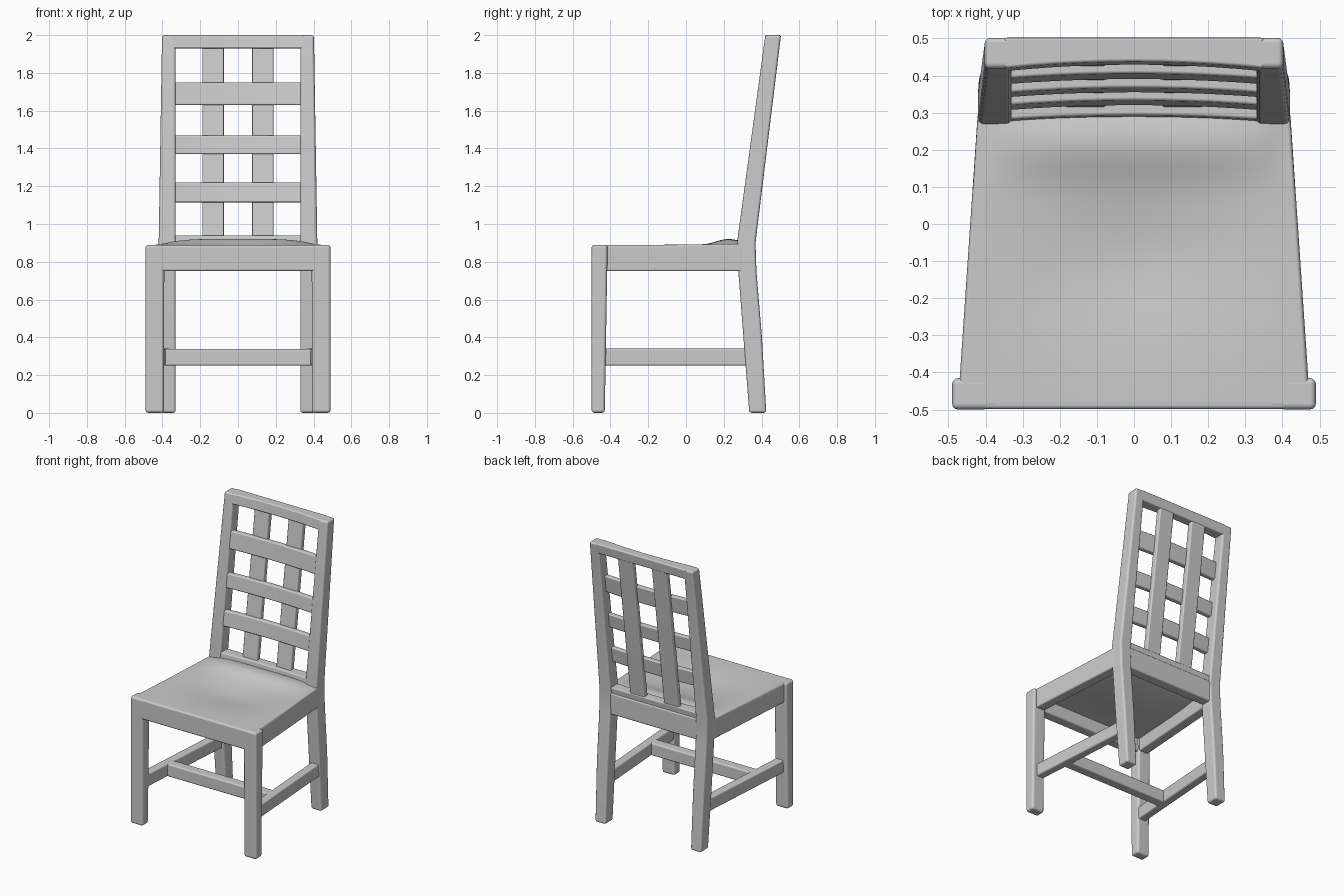
import bpy, bmesh, math

if "Cube" in bpy.data.objects:
    bpy.data.objects.remove(bpy.data.objects["Cube"])


def finish(name, bm, bevel=0.012, mirror=False):
    """Turn a bmesh into a smooth object with rounded edges."""
    bmesh.ops.recalc_face_normals(bm, faces=bm.faces)
    for f in bm.faces:
        f.smooth = True
    mesh = bpy.data.meshes.new(name)
    bm.to_mesh(mesh)
    bm.free()
    ob = bpy.data.objects.new(name, mesh)
    bpy.context.collection.objects.link(ob)
    if bevel:
        mod = ob.modifiers.new("round_edges", 'BEVEL')
        mod.width = bevel
        mod.segments = 3
        mod.limit_method = 'ANGLE'
        mod.angle_limit = math.radians(40)
        mod.harden_normals = True
    if mirror:
        ob.modifiers.new("mirror_x", 'MIRROR').use_mirror_merge = False
    return ob


def loft(name, sections, bevel=0.012, mirror=False):
    """Skin a list of four-point sections and cap both ends."""
    bm = bmesh.new()
    rings = [[bm.verts.new(p) for p in s] for s in sections]
    for a, b in zip(rings, rings[1:]):
        for i in range(4):
            j = (i + 1) % 4
            bm.faces.new((a[i], a[j], b[j], b[i]))
    bm.faces.new(rings[0])
    bm.faces.new(rings[-1])
    return finish(name, bm, bevel, mirror)


def flat(z, x0, x1, y0, y1):
    """Horizontal rectangle, for upright parts."""
    return [(x0, y0, z), (x1, y0, z), (x1, y1, z), (x0, y1, z)]


def side_on(y, x0, x1, z0, z1):
    """Rectangle facing y, for parts running front to back."""
    return [(x0, y, z0), (x1, y, z0), (x1, y, z1), (x0, y, z1)]


def across(x, y0, y1, z0, z1):
    """Rectangle facing x, for parts running left to right."""
    return [(x, y0, z0), (x, y1, z0), (x, y1, z1), (x, y0, z1)]


def back_y(z):
    """Front face of the leaning back at height z."""
    return 0.27 + (z - 0.9) * 0.15 / 1.1


# front legs
loft("front_leg", [flat(0, 0.392, 0.49, -0.5, -0.43),
                   flat(0.89, 0.39, 0.49, -0.5, -0.415)], 0.016, True)

# back legs continuing up as the posts of the back
POST = [(0, 0.335, 0.425, 0.412), (0.4, 0.304, 0.402, 0.418),
        (0.75, 0.277, 0.373, 0.42), (0.9, 0.27, 0.368, 0.42),
        (2.0, 0.42, 0.503, 0.402)]
loft("back_leg_and_post", [flat(z, 0.33, xo, y0, y1) for z, y0, y1, xo in POST],
     0.014, True)

# seat frame
loft("front_apron", [across(x, -0.499, -0.425, 0.75, 0.888) for x in (-0.47, 0.47)])
loft("side_apron", [side_on(-0.45, 0.40, 0.472, 0.75, 0.886),
                    side_on(0.30, 0.35, 0.421, 0.75, 0.886)], 0.01, True)
loft("back_apron", [across(x, 0.285, 0.362, 0.75, 0.90) for x in (-0.36, 0.36)])

# side stretchers and the cross stretcher between them
loft("side_stretcher", [side_on(-0.45, 0.40, 0.46, 0.25, 0.34),
                        side_on(0.35, 0.345, 0.405, 0.25, 0.34)], 0.01, True)
loft("cross_stretcher", [across(x, -0.23, -0.16, 0.25, 0.338)
                         for x in (-0.41, 0.41)], 0.01)

# scooped seat with a raised back edge
N = 40
bm = bmesh.new()
bmesh.ops.create_grid(bm, x_segments=N, y_segments=N, size=1)
for v in bm.verts:
    u, t = v.co.x, (v.co.y + 1) / 2
    y = -0.492 + t * 0.787
    half = 0.473 - 0.052 * t
    x = u * half
    swell = math.exp(-((y - 0.22) / 0.09) ** 2) * max(0, 1 - abs(x / 0.4) ** 4)
    bowl = math.exp(-(x / 0.26) ** 2 - ((y + 0.09) / 0.19) ** 2)
    v.co = (x, y, 0.889 + 0.006 * t + 0.028 * swell - 0.03 * bowl)
base = list(bm.faces)
new = bmesh.ops.extrude_face_region(bm, geom=base, use_keep_orig=True)["geom"]
for v in new:
    if isinstance(v, bmesh.types.BMVert):
        v.co.z -= 0.05
finish("seat", bm, 0.01)

# slats across the back, bowed slightly backwards
XS = [-0.35 + 0.7 * i / 10 for i in range(11)]


def bow(x, depth):
    return depth * (1 - (x / 0.35) ** 2)


def cross_slat(name, z0, z1, d0, d1, curve, back_curve):
    sections = []
    for x in XS:
        f, b = bow(x, curve), bow(x, back_curve)
        sections.append([(x, back_y(z0) + d0 + f, z0), (x, back_y(z0) + d1 + b, z0),
                         (x, back_y(z1) + d1 + b, z1), (x, back_y(z1) + d0 + f, z1)])
    loft(name, sections, 0.008)


cross_slat("top_rail", 1.93, 2.0, 0.0, 0.083, 0.018, 0.0)
cross_slat("bottom_rail", 0.86, 0.94, 0.006, 0.085, 0.012, 0.0)
for z0, z1 in ((1.63, 1.75), (1.37, 1.468), (1.115, 1.22)):
    cross_slat("cross_slat", z0, z1, 0.006, 0.042, 0.014, 0.014)

# upright slats behind the cross slats
loft("upright_slat", [flat(z, 0.075, 0.188, back_y(z) + 0.04, back_y(z) + 0.08)
                      for z in (0.89, 1.96)], 0.008, True)
